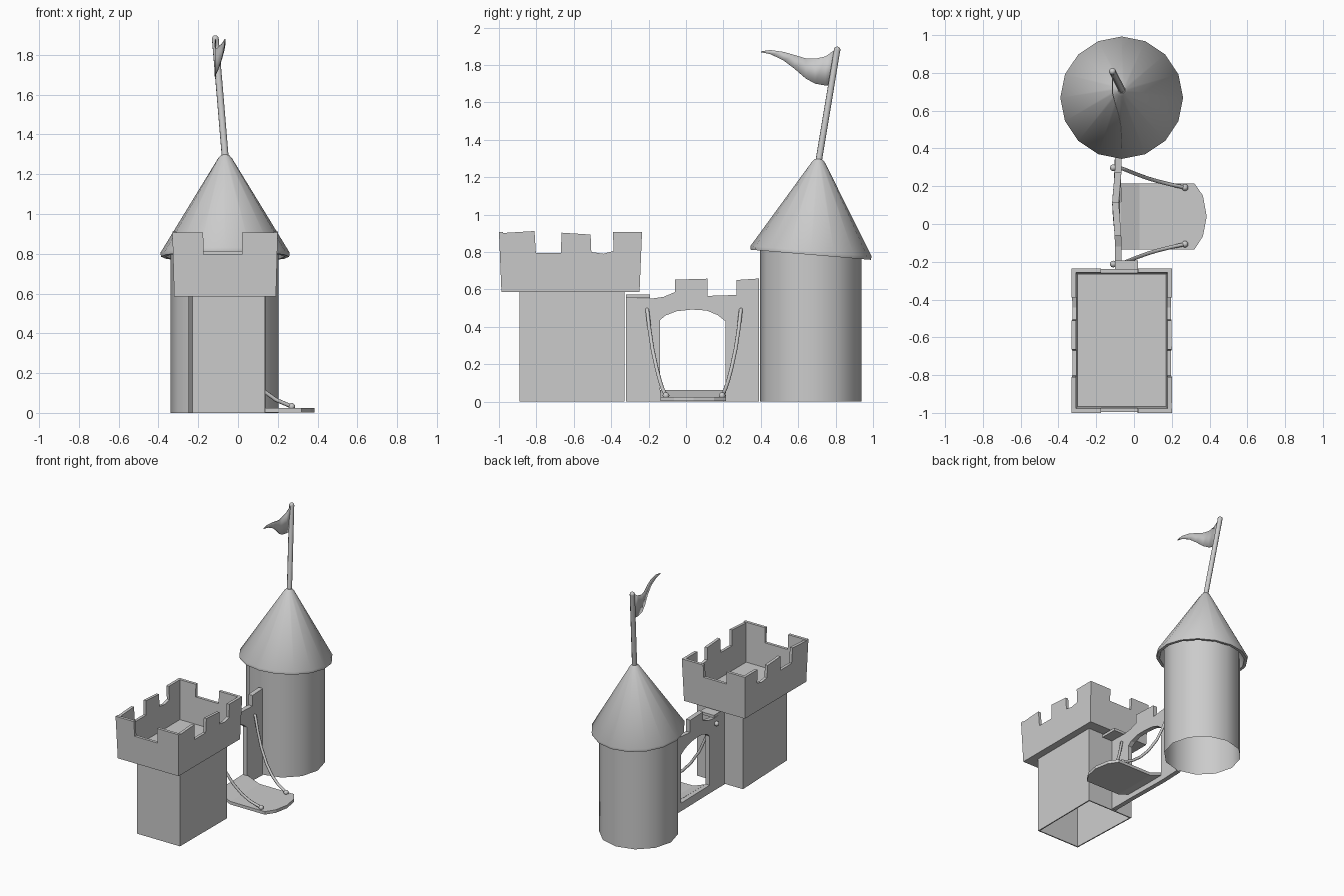
import bpy, bmesh, math
from mathutils import Vector, Matrix

if "Cube" in bpy.data.objects:
    bpy.data.objects.remove(bpy.data.objects["Cube"])

stone = bpy.data.materials.new("light_grey")
stone.diffuse_color = (0.6, 0.6, 0.6, 1)
stone.use_nodes = True
stone.node_tree.nodes["Principled BSDF"].inputs["Base Color"].default_value = stone.diffuse_color


def finish(bm, name, smooth=None):
    bmesh.ops.remove_doubles(bm, verts=bm.verts, dist=0.0001)
    bmesh.ops.recalc_face_normals(bm, faces=bm.faces)
    me = bpy.data.meshes.new(name)
    bm.to_mesh(me)
    bm.free()
    ob = bpy.data.objects.new(name, me)
    bpy.context.collection.objects.link(ob)
    me.materials.append(stone)
    if smooth:
        bpy.ops.object.select_all(action='DESELECT')
        ob.select_set(True)
        bpy.context.view_layer.objects.active = ob
        bpy.ops.object.shade_smooth_by_angle(angle=math.radians(smooth))
    return ob


def slab(bm, pts, depth):
    """Extrude a flat outline of 3D points along a depth vector."""
    face = bm.faces.new([bm.verts.new(p) for p in pts])
    ext = bmesh.ops.extrude_face_region(bm, geom=[face], use_keep_orig=True)
    new = [g for g in ext['geom'] if isinstance(g, bmesh.types.BMVert)]
    bmesh.ops.translate(bm, verts=new, vec=depth)


def box(bm, lo, hi):
    slab(bm, [(lo[0], lo[1], lo[2]), (hi[0], lo[1], lo[2]), (hi[0], hi[1], lo[2]), (lo[0], hi[1], lo[2])],
         (0, 0, hi[2] - lo[2]))


def revolve(bm, profile, n):
    rings = [[bm.verts.new((r * math.cos(2 * math.pi * i / n), r * math.sin(2 * math.pi * i / n), z))
              for i in range(n)] for r, z in profile]
    for a, b in zip(rings, rings[1:]):
        for i in range(n):
            j = (i + 1) % n
            bm.faces.new((a[i], a[j], b[j], b[i]))


def tube(name, pts, radius, knobs):
    """Round rod along a path, with ball ends of the given radius."""
    cu = bpy.data.curves.new(name, 'CURVE')
    cu.dimensions = '3D'
    cu.bevel_depth = radius
    cu.bevel_resolution = 2
    cu.use_fill_caps = True
    sp = cu.splines.new('POLY')
    sp.points.add(len(pts) - 1)
    for p, co in zip(sp.points, pts):
        p.co = (*co, 1)
    tmp = bpy.data.objects.new(name, cu)
    bpy.context.collection.objects.link(tmp)
    bm = bmesh.new()
    bm.from_mesh(tmp.evaluated_get(bpy.context.evaluated_depsgraph_get()).to_mesh())
    bpy.data.objects.remove(tmp)
    bpy.data.curves.remove(cu)
    for p, r in knobs:
        bmesh.ops.create_uvsphere(bm, u_segments=10, v_segments=6, radius=r, matrix=Matrix.Translation(p))
    return finish(bm, name, 50)


# square tower body: open thin-walled box
bm = bmesh.new()
corners = [(-0.228, -0.89), (0.135, -0.89), (0.138, -0.328), (-0.25, -0.328)]
low = [bm.verts.new((x, y, 0)) for x, y in corners]
top = [bm.verts.new((x, y, 0.6)) for x, y in corners]
for i in range(4):
    j = (i + 1) % 4
    bm.faces.new((low[i], low[j], top[j], top[i]))
body = finish(bm, "square_tower_body")
mod = body.modifiers.new("wall", 'SOLIDIFY')
mod.thickness = 0.012

# battlement crown: floor plus four notched walls, widening upwards
X0, X1, Y0, Y1, ZB, ZN, ZT, T = -0.33, 0.2, -1.0, -0.235, 0.585, 0.795, 0.907, 0.022
long_side = [(Y0, ZB), (Y1, ZB), (Y1, ZT), (-0.39, ZT), (-0.385, 0.805), (-0.44, 0.79), (-0.505, 0.80),
             (-0.51, 0.893), (-0.665, 0.903), (-0.67, ZN), (-0.805, ZN), (-0.81, 0.912), (Y0, 0.9)]
short_side = [(X0, ZB), (X1, ZB), (X1, ZT), (0.02, ZT), (0.02, ZN), (-0.175, ZN), (-0.175, ZT), (X0, ZT)]
bm = bmesh.new()
for x, d in ((X0, T), (X1, -T)):
    slab(bm, [(x, y, z) for y, z in long_side], (d, 0, 0))
for y, d, lift in ((Y0, T, 0), (Y1, -T, 0.018)):
    slab(bm, [(x, y, z + (lift if z == ZN else 0)) for x, z in short_side], (0, d, 0))
box(bm, (X0, Y0, ZB), (X1, Y1, ZB + 0.025))
cx, cy = (X0 + X1) / 2, (Y0 + Y1) / 2
for v in bm.verts:
    k = 1 - 0.035 * max(0, (ZT - v.co.z) / (ZT - ZB))
    v.co.x = cx + (v.co.x - cx) * k
    v.co.y = cy + (v.co.y - cy) * k
finish(bm, "battlement_crown")

# gate wall with arched opening, sill and one merlon folded forward
bm = bmesh.new()
outline = [(-0.32, 0), (-0.14, 0), (-0.14, 0.435), (-0.11, 0.46), (-0.05, 0.483), (0.03, 0.492), (0.11, 0.487),
           (0.17, 0.462), (0.21, 0.43), (0.21, 0), (0.39, 0), (0.39, 0.658), (0.27, 0.65), (0.27, 0.57),
           (0.115, 0.565), (0.115, 0.657), (-0.06, 0.652), (-0.06, 0.585), (-0.12, 0.56), (-0.19, 0.55),
           (-0.32, 0.555)]
slab(bm, [(-0.1, y, z) for y, z in outline], (0.035, 0, 0))
box(bm, (-0.1, -0.14, 0), (-0.065, 0.21, 0.062))
box(bm, (-0.1, -0.32, 0.553), (0.02, -0.192, 0.573))
for v in bm.verts:
    v.co.x -= 0.016 * math.exp(-((v.co.y - 0.1) / 0.12) ** 2)
finish(bm, "gate_wall")

# drawbridge: rounded end, ramped up to the sill
bm = bmesh.new()
plan = [(-0.07, -0.135), (0.03, -0.135), (0.32, -0.135), (0.365, -0.065), (0.385, 0.04),
        (0.365, 0.15), (0.32, 0.215), (0.03, 0.215), (-0.07, 0.215)]
rows = [[bm.verts.new((x, y, z + (0.038 if x < 0 else 0))) for x, y in plan] for z in (0.002, 0.025)]
for r in rows:
    bm.faces.new((r[0], r[1], r[7], r[8]))
    bm.faces.new(r[1:8])
for i in range(9):
    j = (i + 1) % 9
    bm.faces.new((rows[0][i], rows[0][j], rows[1][j], rows[1][i]))
finish(bm, "drawbridge")

# sagging ropes, mirrored about the gate centre
path = [(-0.11, 0.255, 0.505), (-0.06, 0.25, 0.49), (-0.03, 0.238, 0.385), (0.01, 0.222, 0.28), (0.07, 0.2, 0.178),
        (0.13, 0.182, 0.11), (0.19, 0.167, 0.066), (0.27, 0.15, 0.032)]
for side, label in ((1, "back"), (-1, "front")):
    pts = [(x, 0.043 + side * y, z) for x, y, z in path]
    tube("rope_" + label, pts, 0.01, [(pts[0], 0.018), (pts[-1], 0.018)])

# round tower: open-bottomed cylinder
bm = bmesh.new()
revolve(bm, [(0.272, 0), (0.272, 0.87)], 12)
finish(bm, "round_tower_body", 40).location = (-0.068, 0.667, 0)

# leaning cone roof: shell with a thick rim
bm = bmesh.new()
revolve(bm, [(0.0, 0.515), (0.02, 0.513), (0.034, 0.498), (0.325, 0.02), (0.322, 0.0), (0.30, 0.0),
             (0.295, 0.02), (0.02, 0.47)], 16)
roof = finish(bm, "cone_roof", 40)
roof.rotation_euler = (math.radians(-4.8), 0, 0)
roof.location = (-0.065, 0.667, 0.785)

# flag pole
tip = (-0.114, 0.808, 1.88)
tube("flag_pole", [(-0.062, 0.705, 1.26), tip], 0.018, [(tip, 0.0182)])

# waving pennant: columns of (x, y, top z, bottom z)
cols = [(-0.113, 0.795, 1.88, 1.69), (-0.115, 0.745, 1.845, 1.69), (-0.113, 0.69, 1.833, 1.70),
        (-0.1, 0.64, 1.835, 1.728), (-0.082, 0.58, 1.853, 1.78), (-0.07, 0.52, 1.87, 1.825),
        (-0.065, 0.45, 1.88, 1.858), (-0.065, 0.40, 1.872, 1.868)]
bm = bmesh.new()
verts = [(bm.verts.new((x, y, a)), bm.verts.new((x, min(y, 0.77), b))) for x, y, a, b in cols]
for (a, b), (c, d) in zip(verts, verts[1:]):
    bm.faces.new((a, b, d, c))
flag = finish(bm, "pennant", 40)
mod = flag.modifiers.new("cloth", 'SOLIDIFY')
mod.thickness = 0.005
mod.offset = 0
